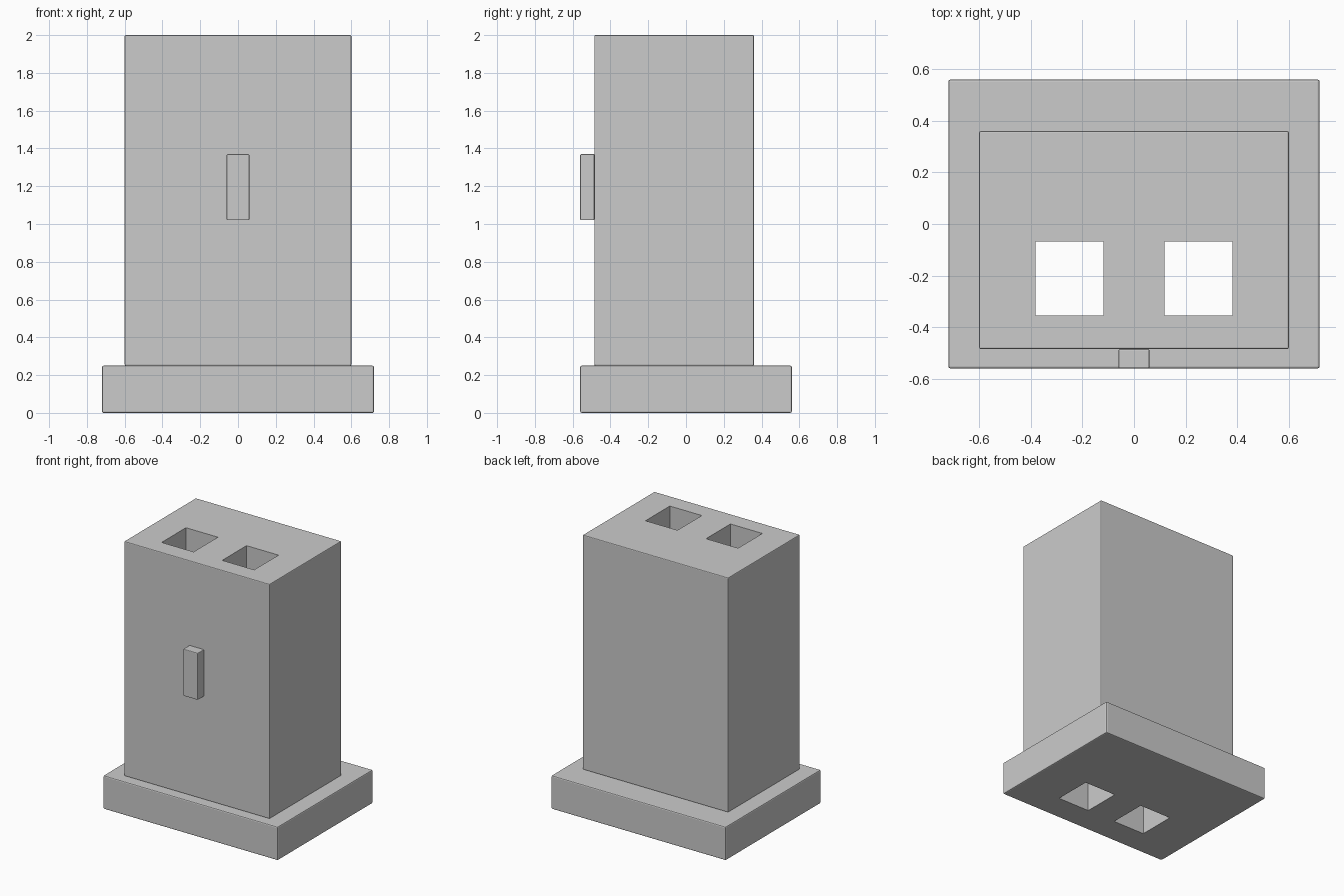
import bpy

if "Cube" in bpy.data.objects:
    bpy.data.objects.remove(bpy.data.objects["Cube"])


def box(name, x, y, z, bevel=0.0):
    """Axis-aligned box from (min, max) ranges, with optional softened edges."""
    ranges = (x, y, z)
    bpy.ops.mesh.primitive_cube_add(size=1, location=[(a + b) / 2 for a, b in ranges])
    ob = bpy.context.object
    ob.name = name
    ob.scale = [b - a for a, b in ranges]
    bpy.ops.object.transform_apply(location=True, rotation=False, scale=True)
    if bevel:
        mod = ob.modifiers.new("soft_edges", 'BEVEL')
        mod.width = bevel
        mod.segments = 2
        bpy.ops.object.modifier_apply(modifier=mod.name)
    return ob


# Main parts: wide base flange, tall housing, latch rib on the front
flange = box("base_flange", (-0.72, 0.72), (-0.56, 0.56), (0, 0.25), 0.008)
housing = box("housing", (-0.6, 0.6), (-0.485, 0.36), (0.25, 2.0), 0.006)
box("latch_rib", (-0.06, 0.06), (-0.56, -0.485), (1.02, 1.37), 0.005)

# Two rectangular sockets running straight through housing and flange
for side in (-1, 1):
    x = sorted((side * 0.118, side * 0.382))
    cutter = box("socket_cutter", x, (-0.355, -0.068), (-0.1, 2.1))
    cutter.hide_render = True
    for part in (flange, housing):
        bpy.context.view_layer.objects.active = part
        mod = part.modifiers.new("socket", 'BOOLEAN')
        mod.operation = 'DIFFERENCE'
        mod.solver = 'EXACT'
        mod.object = cutter
        bpy.ops.object.modifier_apply(modifier=mod.name)
    bpy.data.objects.remove(cutter, do_unlink=True)
